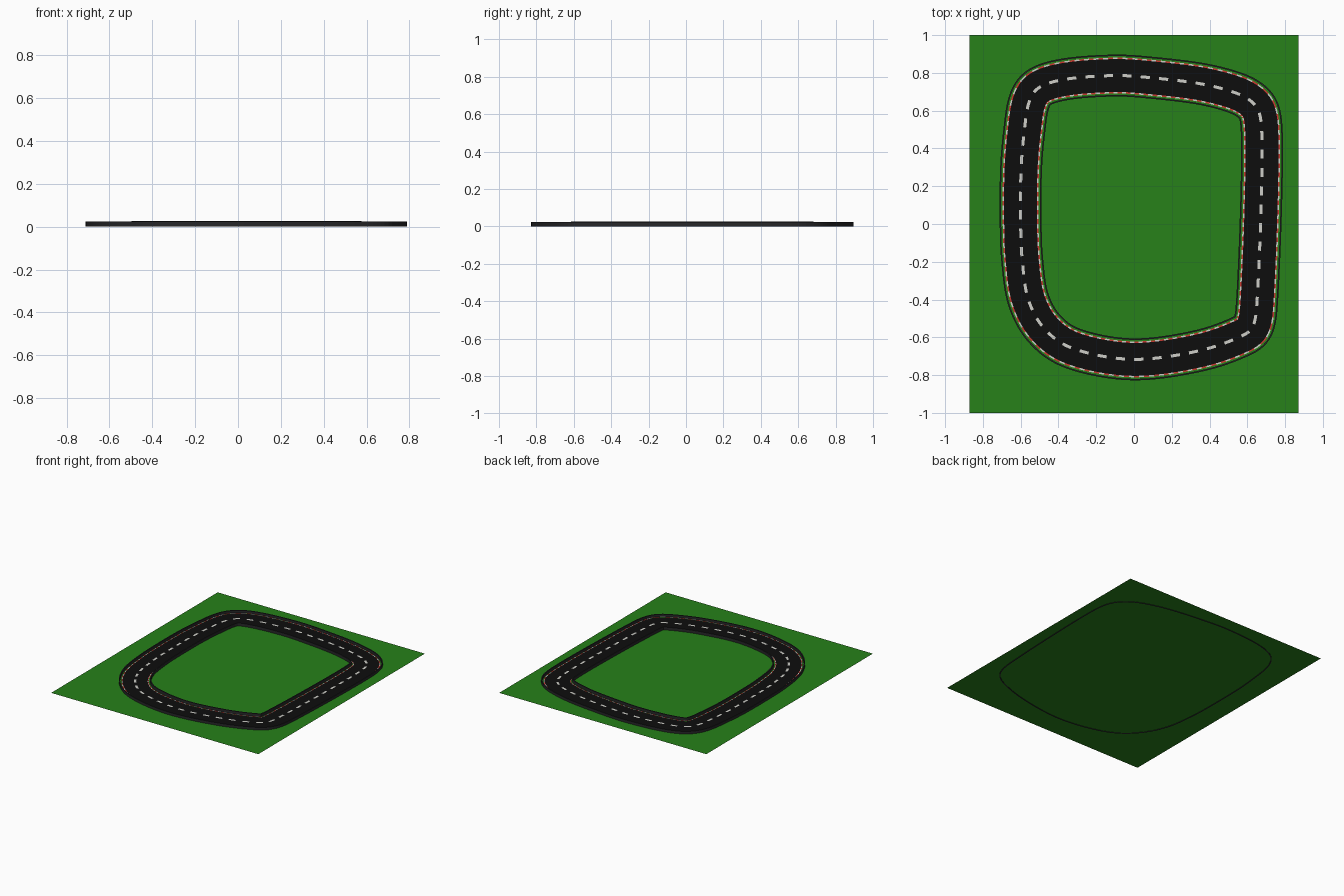
import bpy, bmesh
from mathutils import Vector

if "Cube" in bpy.data.objects:
    bpy.data.objects.remove(bpy.data.objects["Cube"])

N = 400


def material(name, rgb):
    m = bpy.data.materials.new(name)
    m.diffuse_color = (*rgb, 1)
    m.use_nodes = True
    m.node_tree.nodes["Principled BSDF"].inputs["Base Color"].default_value = m.diffuse_color
    return m


GRASS = material("grass", (0.02, 0.22, 0.01))
ASPHALT = material("asphalt", (0.004, 0.004, 0.004))
WHITE = material("white_paint", (0.62, 0.62, 0.58))
RED = material("red_paint", (0.6, 0.04, 0.03))
STEEL = material("dark_rail", (0.02, 0.02, 0.022))

# Circuit centre line, clockwise from the middle of the left straight
KEYS = [Vector(p) for p in (
    (-.60, 0), (-.598, .29), (-.58, .50), (-.555, .65), (-.497, .728), (-.34, .77),
    (-.10, .786), (.085, .775), (.35, .743), (.534, .696), (.624, .648), (.667, .58),
    (.678, .394), (.67, 0), (.652, -.40), (.635, -.53), (.587, -.585), (.35, -.67),
    (0, -.717), (-.31, -.664), (-.47, -.56), (-.56, -.40), (-.592, -.19))]


def centre_line():
    fine, k = [], len(KEYS)
    for i in range(k):
        a, b, c, d = (KEYS[(i + j) % k] for j in (-1, 0, 1, 2))
        for s in range(60):
            t = s / 60
            fine.append(0.5 * (2 * b + (c - a) * t + (2 * a - 5 * b + 4 * c - d) * t**2
                               + (3 * b - a - 3 * c + d) * t**3))
    fine.append(fine[0].copy())
    total = sum((q - p).length for p, q in zip(fine, fine[1:]))
    pts, run, j = [], 0.0, 0
    for i in range(N):
        goal = total * i / N
        while run + (fine[j + 1] - fine[j]).length < goal:
            run += (fine[j + 1] - fine[j]).length
            j += 1
        seg = fine[j + 1] - fine[j]
        pts.append(fine[j] + seg * ((goal - run) / seg.length))
    for _ in range(8):
        pts = [(pts[i - 1] + 2 * pts[i] + pts[(i + 1) % N]) / 4 for i in range(N)]
    return pts


LINE = centre_line()


def offset(d):
    """Parallel loop at distance d (positive = outside), trimmed at tight corners."""
    out, good = [], []
    for i, p in enumerate(LINE):
        t = (LINE[(i + 1) % N] - LINE[i - 1]).normalized()
        q = p + Vector((-t.y, t.x)) * d
        out.append(q)
        good.append(all((q - c).length_squared > (abs(d) - 0.001) ** 2 for c in LINE)
                    if d < -0.03 else True)
    result = []
    for i in range(N):
        k = next(s for s in range(N) if good[(i + s) % N] or good[i - s])
        result.append(out[(i + k) % N] if good[(i + k) % N] else out[i - k])
    return result


def sweep(name, profile, mats, closed=False, keep=lambda i: True, pick=lambda i: 0):
    """Sweep (offset, height) points along the circuit."""
    bm = bmesh.new()
    rows = [[bm.verts.new((p.x, p.y, z)) for p in offset(d)] for d, z in profile]
    for r in range(len(rows) if closed else len(rows) - 1):
        a, b = rows[r], rows[(r + 1) % len(rows)]
        for i in range(N):
            j = (i + 1) % N
            if keep(i):
                bm.faces.new((a[i], b[i], b[j], a[j])).material_index = pick(i)
    bmesh.ops.remove_doubles(bm, verts=bm.verts, dist=1e-5)
    bmesh.ops.delete(bm, geom=[v for v in bm.verts if not v.link_faces], context='VERTS')
    if closed:
        bmesh.ops.recalc_face_normals(bm, faces=bm.faces)
    me = bpy.data.meshes.new(name)
    bm.to_mesh(me)
    bm.free()
    for m in mats:
        me.materials.append(m)
    ob = bpy.data.objects.new(name, me)
    bpy.context.collection.objects.link(ob)


# Grass field
bpy.ops.mesh.primitive_plane_add(size=1, location=(0, 0, 0.003))
field = bpy.context.object
field.name = "grass_field"
field.scale = (1.742, 2, 1)
field.data.materials.append(GRASS)

# Road surface and dashed centre marking
sweep("road", [(0.09, 0.006), (-0.09, 0.006)], [ASPHALT])
sweep("centre_dashes", [(0.008, 0.0075), (-0.008, 0.0075)], [WHITE],
      keep=lambda i: (i + 6) % 8 < 4)

# Striped kerbs and guard rails on both sides
for side, s, z0, z1 in (("outer", 1, 0.0, 0.023), ("inner", -1, 0.004, 0.026)):
    hi, lo = (0.095, 0.087) if s > 0 else (-0.087, -0.095)
    sweep(side + "_kerb", [(hi, 0.008), (lo, 0.008)], [RED, WHITE],
          pick=lambda i: i // 2 % 2)
    a, b = s * 0.103, s * 0.111
    sweep(side + "_guard_rail", [(a, z0), (b, z0), (b, z1), (a, z1)], [STEEL], closed=True)
